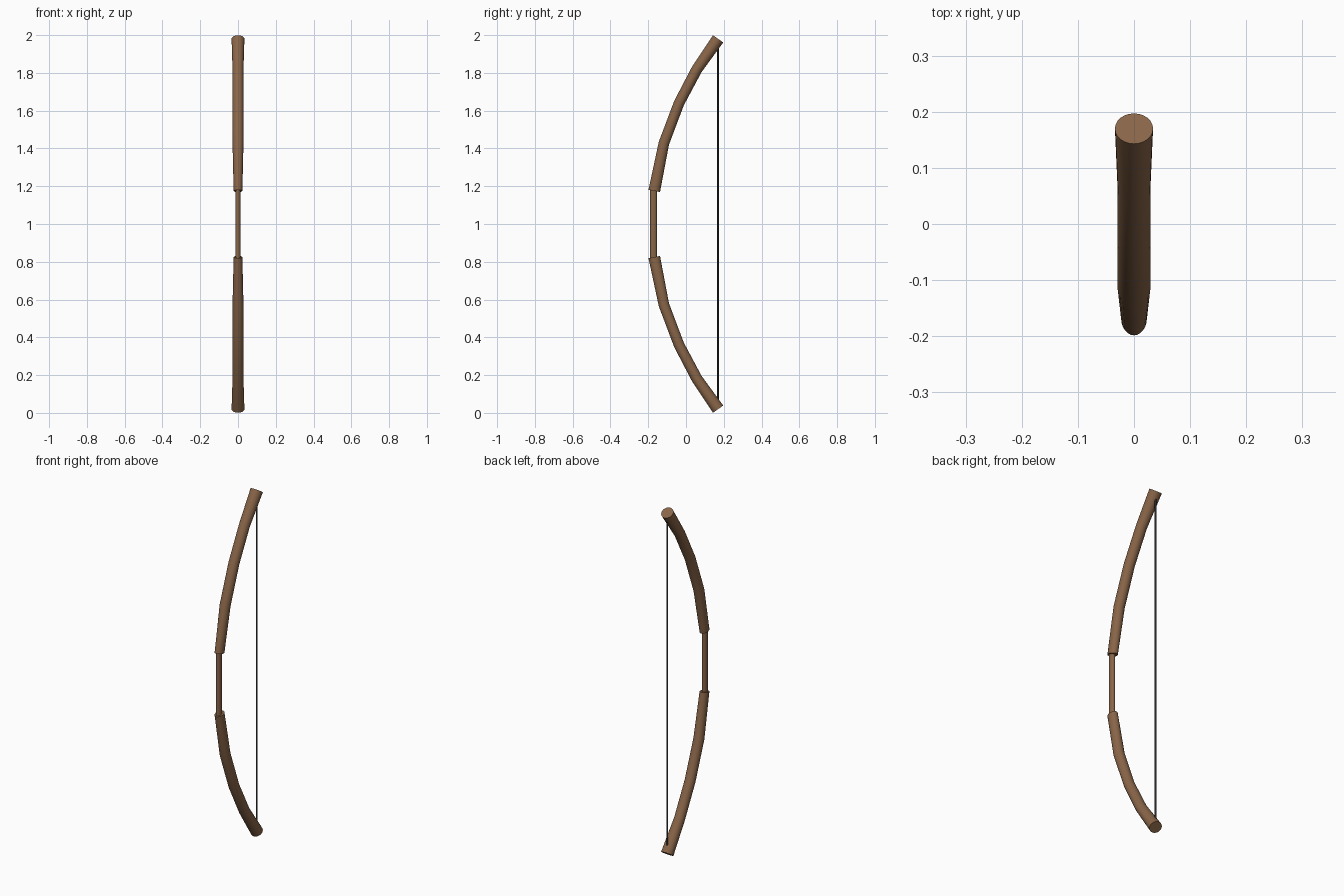
import bpy, bmesh, math
from mathutils import Vector

if "Cube" in bpy.data.objects:
    bpy.data.objects.remove(bpy.data.objects["Cube"])


def material(name, rgb):
    m = bpy.data.materials.new(name)
    m.diffuse_color = (*rgb, 1)
    m.use_nodes = True
    m.node_tree.nodes["Principled BSDF"].inputs["Base Color"].default_value = m.diffuse_color
    return m


wood = material("wood", (0.25, 0.13, 0.065))
cord = material("cord", (0.03, 0.03, 0.03))


def tube(name, stations, sides, mat):
    """Sweep an oval along (y, z, half_width_x, half_depth) stations in the YZ plane."""
    bm = bmesh.new()
    pts = [Vector((0, s[0], s[1])) for s in stations]
    rings = []
    for i, (y, z, rx, rd) in enumerate(stations):
        before = (pts[i] - pts[max(i - 1, 0)]).normalized()
        after = (pts[min(i + 1, len(pts) - 1)] - pts[i]).normalized()
        t = (before + after).normalized()
        across = Vector((0, t.z, -t.y))
        ring = []
        for k in range(sides):
            a = 2 * math.pi * k / sides
            ring.append(bm.verts.new(pts[i] + Vector((rx * math.cos(a), 0, 0))
                                     + across * rd * math.sin(a)))
        rings.append(ring)
    for lo, hi in zip(rings, rings[1:]):
        for k in range(sides):
            n = (k + 1) % sides
            bm.faces.new((lo[k], lo[n], hi[n], hi[k]))
    bm.faces.new(rings[0])
    bm.faces.new(rings[-1])
    bmesh.ops.recalc_face_normals(bm, faces=bm.faces)
    me = bpy.data.meshes.new(name)
    bm.to_mesh(me)
    bm.free()
    ob = bpy.data.objects.new(name, me)
    bpy.context.collection.objects.link(ob)
    me.materials.append(mat)
    bpy.ops.object.select_all(action='DESELECT')
    ob.select_set(True)
    bpy.context.view_layer.objects.active = ob
    bpy.ops.object.shade_smooth_by_angle(angle=math.radians(35))
    return ob


# Curved limbs, mirrored about the middle of the grip (z = 1)
limb = [(-0.168, 1.175, 0.023, 0.031),
        (-0.117, 1.428, 0.029, 0.028),
        (-0.037, 1.640, 0.029, 0.028),
        (0.058, 1.820, 0.029, 0.029),
        (0.170, 1.980, 0.034, 0.033)]
tube("upper_limb", limb, 24, wood)
tube("lower_limb", [(y, 2 - z, rx, rd) for y, z, rx, rd in limb], 24, wood)

# Slim straight grip between the limbs
tube("grip", [(-0.172, 0.81, 0.014, 0.018), (-0.172, 1.19, 0.014, 0.018)], 24, wood)

# Bow string from tip to tip
tube("string", [(0.17, 0.03, 0.005, 0.005), (0.17, 1.97, 0.005, 0.005)], 12, cord)
